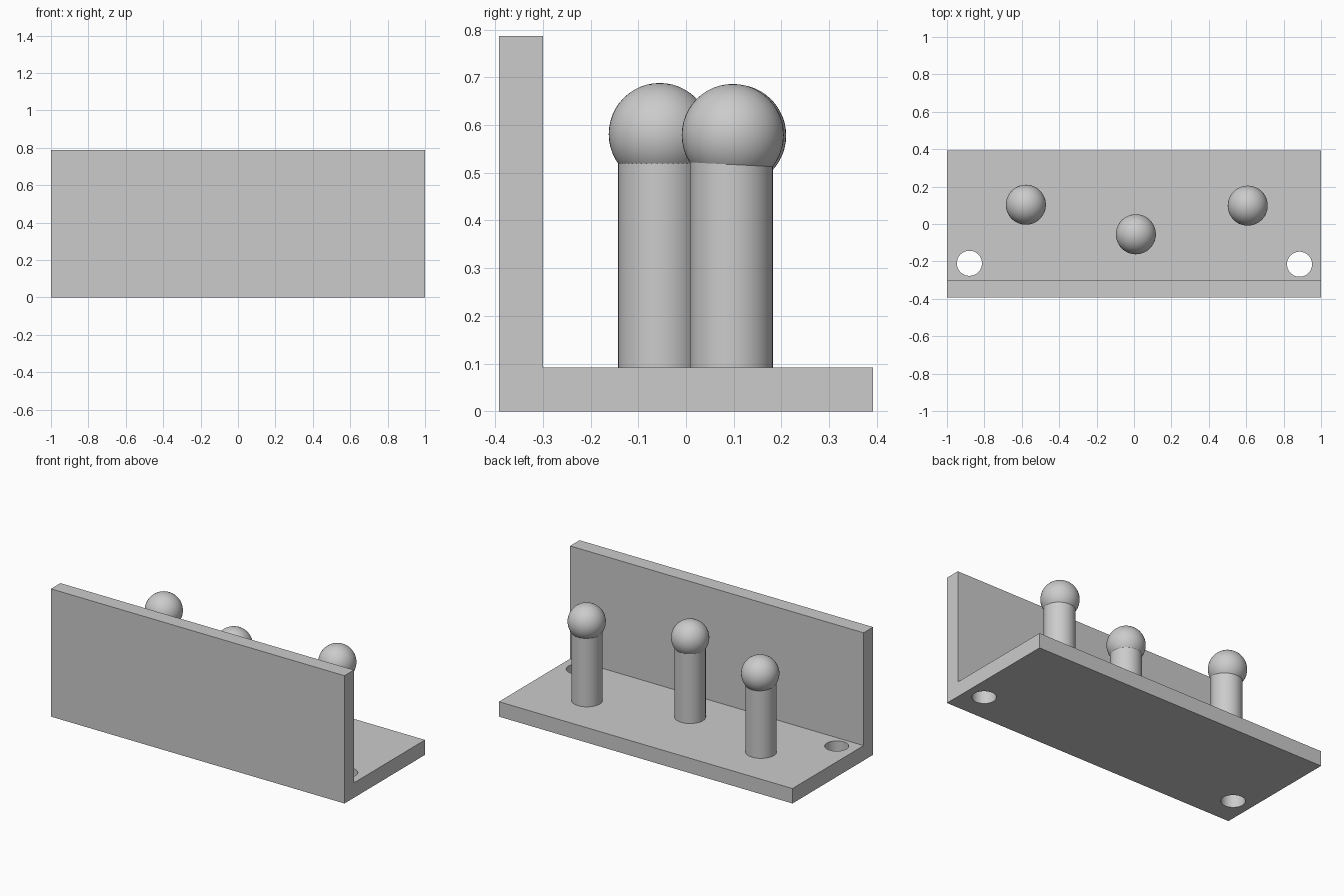
import bpy
import bmesh
from mathutils import Vector

cube = bpy.data.objects.get("Cube")
if cube:
    bpy.data.objects.remove(cube, do_unlink=True)

grey = bpy.data.materials.new("plain grey")
grey.use_nodes = True
colour = (0.6, 0.6, 0.6, 1)
grey.diffuse_color = colour
grey.node_tree.nodes["Principled BSDF"].inputs["Base Color"].default_value = colour

HALF_DEPTH, THICK, HEIGHT = 0.392, 0.092, 0.787


def finish(name, smooth=True):
    obj = bpy.context.object
    obj.name = name
    obj.data.materials.append(grey)
    if smooth:
        bpy.ops.object.shade_smooth_by_angle()
    return obj


def cylinder(name, x, y, radius, bottom, top):
    bpy.ops.mesh.primitive_cylinder_add(
        vertices=64, radius=radius, depth=top - bottom,
        location=(x, y, (bottom + top) / 2))
    return finish(name)


# L-shaped bracket, extruded along x from its side profile
profile = [(-HALF_DEPTH, 0), (HALF_DEPTH, 0), (HALF_DEPTH, THICK),
           (THICK - HALF_DEPTH, THICK), (THICK - HALF_DEPTH, HEIGHT),
           (-HALF_DEPTH, HEIGHT)]
bm = bmesh.new()
side = bm.faces.new([bm.verts.new((-1, y, z)) for y, z in profile])
extruded = bmesh.ops.extrude_face_region(bm, geom=[side])["geom"]
bmesh.ops.translate(bm, vec=Vector((2, 0, 0)),
                    verts=[v for v in extruded if isinstance(v, bmesh.types.BMVert)])
bmesh.ops.recalc_face_normals(bm, faces=bm.faces)
mesh = bpy.data.meshes.new("bracket")
bm.to_mesh(mesh)
bm.free()
bracket = bpy.data.objects.new("bracket", mesh)
bpy.context.collection.objects.link(bracket)
mesh.materials.append(grey)

# Screw holes through the base
for label, x, y in (("right", -0.88, -0.21), ("left", 0.885, -0.215)):
    cutter = cylinder(label + "_hole_cutter", x, y, 0.067, -0.1, 0.2)
    cutter.hide_render = True
    cutter.hide_set(True)
    cutter.display_type = 'WIRE'
    cut = bracket.modifiers.new(label + " hole", 'BOOLEAN')
    cut.operation = 'DIFFERENCE'
    cut.solver = 'EXACT'
    cut.object = cutter

# Pegs with ball tops
for label, x, post_y, ball_y, ball_z in (
        ("right", -0.578, 0.095, 0.103, 0.578),
        ("middle", 0.01, -0.055, -0.055, 0.581),
        ("left", 0.608, 0.095, 0.098, 0.579)):
    cylinder(label + "_peg_post", x, post_y, 0.087, THICK - 0.01, 0.54)
    bpy.ops.mesh.primitive_uv_sphere_add(
        segments=48, ring_count=24, radius=0.107, location=(x, ball_y, ball_z))
    finish(label + "_peg_ball")
